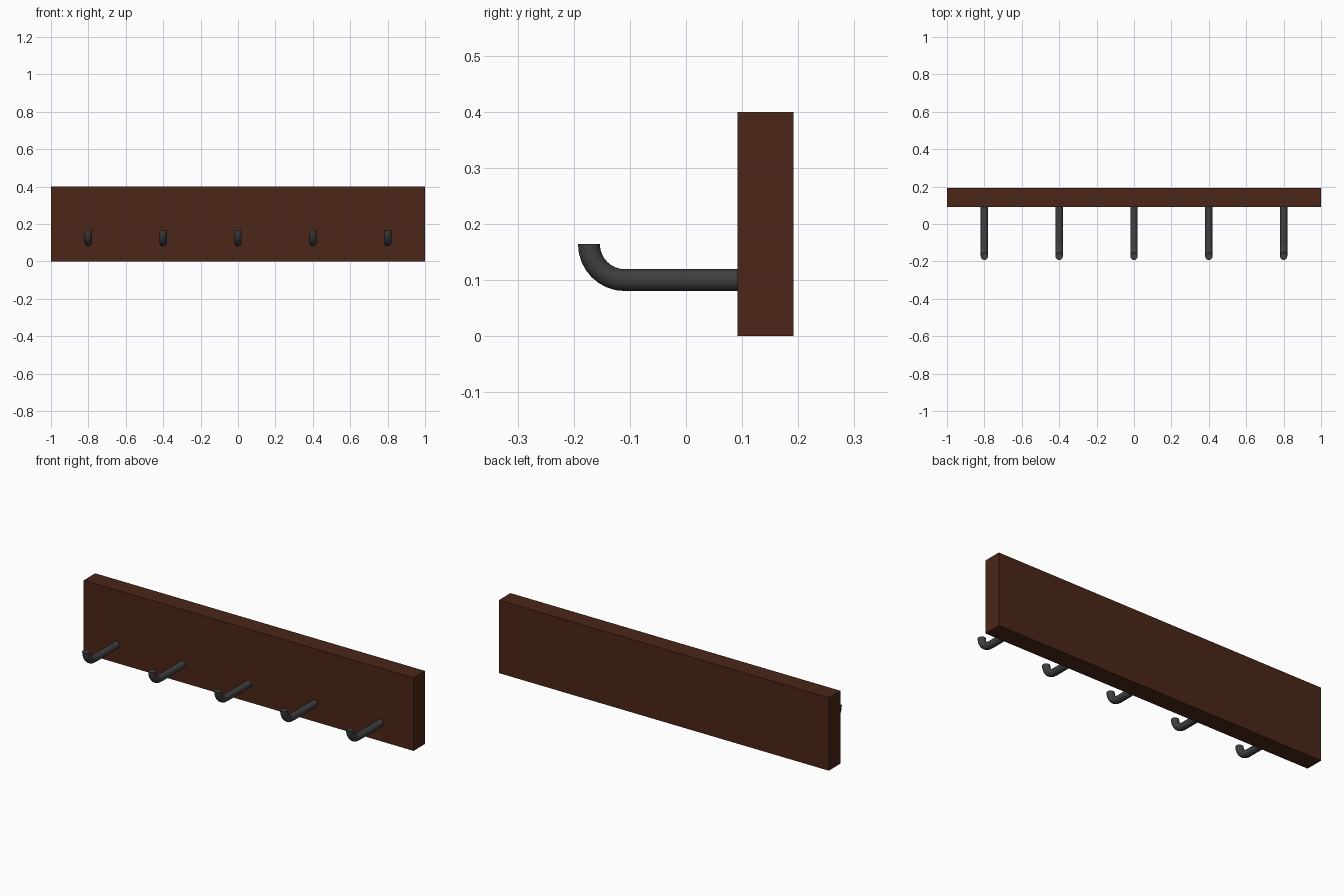
import bpy, bmesh, math
from mathutils import Vector

if "Cube" in bpy.data.objects:
    bpy.data.objects.remove(bpy.data.objects["Cube"])


def material(name, rgb):
    m = bpy.data.materials.new(name)
    m.diffuse_color = (*rgb, 1)
    m.use_nodes = True
    m.node_tree.nodes["Principled BSDF"].inputs["Base Color"].default_value = m.diffuse_color
    return m


wood = material("dark_wood", (0.07, 0.019, 0.009))
metal = material("dark_metal", (0.05, 0.05, 0.05))

# Backboard
bpy.ops.mesh.primitive_cube_add(size=1, location=(0, 0.142, 0.2))
board = bpy.context.object
board.name = "backboard"
board.scale = (2, 0.1, 0.4)
bpy.ops.object.transform_apply(location=False, rotation=False, scale=True)
board.data.materials.append(wood)

# Hook: round bar swept along a straight run and a quarter bend
SIDES, BEND, RADIUS, BEND_RADIUS = 16, 8, 0.0195, 0.064
bend_y, bar_z = -0.109, 0.1
path = [(0.1, bar_z, 0.0)]
for i in range(BEND + 1):
    a = math.pi / 2 * i / BEND
    path.append((bend_y - BEND_RADIUS * math.sin(a),
                 bar_z + BEND_RADIUS * (1 - math.cos(a)), a))

bm = bmesh.new()
rings = []
for y, z, a in path:
    up = Vector((0, math.sin(a), math.cos(a)))
    ring = []
    for s in range(SIDES):
        t = 2 * math.pi * s / SIDES
        ring.append(bm.verts.new(Vector((0, y, z)) + RADIUS *
                                 (Vector((math.cos(t), 0, 0)) + up * math.sin(t))))
    rings.append(ring)
for r0, r1 in zip(rings, rings[1:]):
    for s in range(SIDES):
        n = (s + 1) % SIDES
        bm.faces.new((r0[s], r0[n], r1[n], r1[s]))
bm.faces.new(rings[0])
bm.faces.new(rings[-1])
bmesh.ops.recalc_face_normals(bm, faces=bm.faces)
hook_mesh = bpy.data.meshes.new("hook")
bm.to_mesh(hook_mesh)
bm.free()
hook_mesh.materials.append(metal)

# Row of five hooks
bpy.ops.object.select_all(action='DESELECT')
for i in range(5):
    hook = bpy.data.objects.new(f"hook_{i + 1}", hook_mesh)
    hook.location.x = -0.8 + 0.4 * i
    bpy.context.collection.objects.link(hook)
bpy.context.view_layer.objects.active = hook
hook.select_set(True)
bpy.ops.object.shade_smooth_by_angle(angle=math.radians(40))
